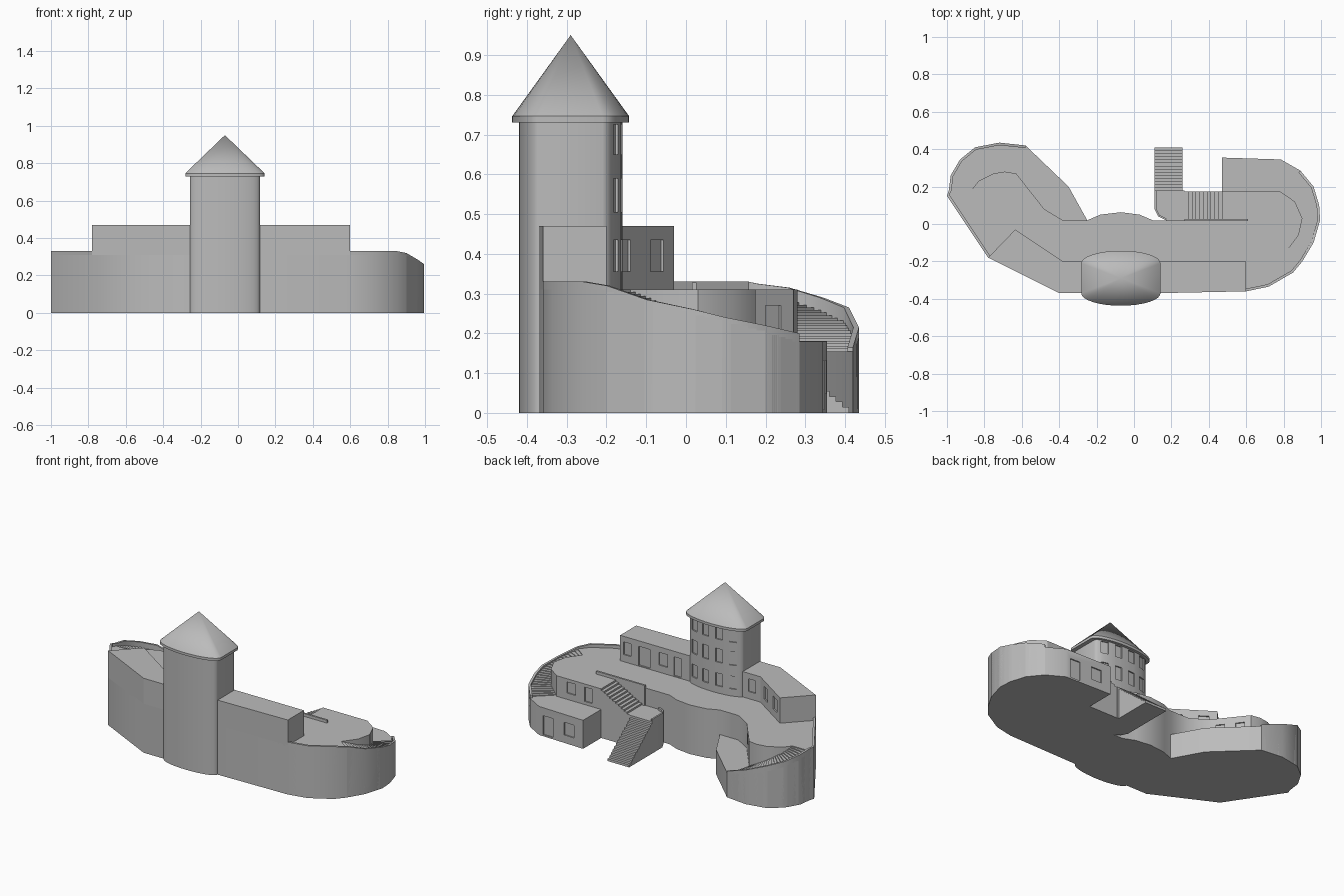
import bpy, bmesh, math
from mathutils import Vector, Matrix

cube = bpy.data.objects.get("Cube")
if cube:
    bpy.data.objects.remove(cube, do_unlink=True)

stone = bpy.data.materials.new("grey stone")
stone.use_nodes = True
GREY = (0.5, 0.5, 0.5, 1.0)
stone.diffuse_color = GREY
stone.node_tree.nodes["Principled BSDF"].inputs["Base Color"].default_value = GREY


def finish(name, bm, smooth=True):
    """Turn a bmesh into a named object."""
    bmesh.ops.recalc_face_normals(bm, faces=bm.faces)
    mesh = bpy.data.meshes.new(name)
    bm.to_mesh(mesh)
    bm.free()
    mesh.materials.append(stone)
    obj = bpy.data.objects.new(name, mesh)
    bpy.context.collection.objects.link(obj)
    if smooth:
        bpy.ops.object.select_all(action="DESELECT")
        obj.select_set(True)
        bpy.context.view_layer.objects.active = obj
        bpy.ops.object.shade_smooth_by_angle(angle=math.radians(32))
    return obj


def add_loft(bm, rings):
    """Closed skin through rings of equal length, capped at both ends."""
    loops = [[bm.verts.new(p) for p in ring] for ring in rings]
    for a, b in zip(loops, loops[1:]):
        for i in range(len(a)):
            j = (i + 1) % len(a)
            bm.faces.new((a[i], a[j], b[j], b[i]))
    bm.faces.new(loops[0])
    bm.faces.new(loops[-1])


def add_prism(bm, outline, low, high):
    add_loft(bm, [[(x, y, z) for x, y in outline] for z in (low, high)])


def prism(name, outline, low, high, smooth=True):
    bm = bmesh.new()
    add_prism(bm, outline, low, high)
    return finish(name, bm, smooth)


def along(path, t):
    """Point at fraction t of a polyline's length."""
    pts = [Vector(p) for p in path]
    lengths = [(b - a).length for a, b in zip(pts, pts[1:])]
    left = t * sum(lengths)
    for a, b, length in zip(pts, pts[1:], lengths):
        if left <= length:
            return a.lerp(b, left / length)
        left -= length
    return pts[-1]


def stairs(name, inner, outer, top, bottom, count):
    """Solid steps between two edge lines, descending along them."""
    bm = bmesh.new()
    for i in range(count):
        s, e = i / count, (i + 1) / count
        quad = [along(inner, s), along(outer, s), along(outer, e), along(inner, e)]
        add_prism(bm, quad, 0, top + (bottom - top) * e)
    return finish(name, bm, False)


def parapet(name, path, thick=0.014, low=0.0):
    """Thin wall on the left side of a path of (x, y, top height)."""
    bm = bmesh.new()
    rings = []
    for i, (x, y, z) in enumerate(path):
        a = Vector(path[max(i - 1, 0)][:2])
        b = Vector(path[min(i + 1, len(path) - 1)][:2])
        d = (b - a).normalized() * thick
        u, v = x - d.y, y + d.x
        rings.append([(x, y, low), (x, y, z), (u, v, z), (u, v, low)])
    add_loft(bm, rings)
    return finish(name, bm)


def openings(target, specs, depth=0.016):
    """Recess doors and windows: each is x, y, low, high, width, wall angle."""
    bm = bmesh.new()
    for x, y, low, high, width, angle in specs:
        place = (Matrix.Translation((x, y, (low + high) / 2))
                 @ Matrix.Rotation(angle, 4, "Z")
                 @ Matrix.Diagonal((width, depth, high - low, 1)))
        bmesh.ops.create_cube(bm, size=1, matrix=place)
    cutter = finish(target.name + "_cutter", bm, False)
    cutter.hide_render = True
    cutter.hide_set(True)
    mod = target.modifiers.new("openings", "BOOLEAN")
    mod.object = cutter
    mod.operation = "DIFFERENCE"
    mod.solver = "EXACT"


def barrel(rx, straight, cap, count=16):
    """Tower plan: straight flanks with rounded front and back."""
    pts = []
    for side in (1, -1):
        for i in range(count + 1):
            a = math.pi * i / count
            pts.append((TX + side * rx * math.cos(a),
                        TY + side * (straight + cap * math.sin(a))))
    return pts


DECK, ROOF = 0.31, 0.47
TX, TY = -0.07, -0.29

# Terrace, with the edges shared by the curved stairs
left_inner = [(-.87, .18), (-.83, .23), (-.75, .27), (-.69, .28), (-.63, .27)]
left_outer = [(-.99, .18), (-.98, .26), (-.93, .345), (-.85, .41), (-.72, .435), (-.58, .42)]
right_inner = [(.82, -.14), (.88, -.06), (.9, .03), (.86, .12), (.78, .175)]
right_outer = [(.9, -.2), (.96, -.1), (.995, .02), (.99, .1), (.96, .2), (.89, .285)]
yard_edge = [(-.63, .27), (-.48, .08), (-.38, .02), (-.25, .02)]
bulge = [(-.18, .05), (-.07, .063), (.03, .05), (.1, .02)]

front = [(-1, .15), (-.78, -.18), (-.4, -.37), (.12, -.37), (.6, -.36), (.72, -.335), (.85, -.26)]
terrace = prism("terrace", front + right_outer[:1] + right_inner
                + [(.47, .175), (.47, .02)] + bulge[::-1] + yard_edge[::-1]
                + left_inner[-2::-1] + left_outer[:1], 0, DECK)
slant = math.atan2(-.19, .15)
openings(terrace, [(-.59, .219, .16, .27, .05, slant), (-.52, .131, .2, .27, .05, slant),
                   (.56, .175, .2, .29, .05, 0), (.68, .175, .22, .29, .06, 0)])

# Low yard and its curved stairs on the model's right
prism("lower_yard", yard_edge + [(-.35, .2), (-.58, .42)], 0, .155)
stairs("right_curved_stairs", left_inner, left_outer, DECK, .155, 24)
heights = (.325, .315, .29, .265, .215, .165)
parapet("right_parapet", [(x, y, z) for (x, y), z in zip(left_outer, heights)][::-1]
        + [(-1, .15, .33), (-.78, -.18, .33)])

# Lower house and its curved stairs on the model's left
lower_house = prism("lower_house", [(.47, .17), (.78, .17), (.89, .285), (.785, .345), (.47, .355)], 0, .18)
openings(lower_house, [(.72, .348, .01, .13, .07, -.03), (.57, .352, .05, .13, .07, -.03)])
stairs("left_curved_stairs", right_inner, right_outer, DECK, .18, 24)
heights = (.32, .285, .26, .24, .22, .2)
parapet("left_parapet", [(x, y, .33) for x, y in front[-3:]]
        + [(x, y, z) for (x, y), z in zip(right_outer, heights)])

# Entrance stairs with a turn on the landing
LANDING = .2
corner = [(.11, .18), (.11, .08), (.13, .04), (.17, .02)]
prism("landing", corner + [(.27, .02), (.27, .18)], 0, LANDING)
stairs("upper_flight", [(.47, .02), (.27, .02)], [(.47, .175), (.27, .175)], DECK, LANDING, 10)
stairs("lower_flight", [(.11, .18), (.11, .41)], [(.26, .18), (.26, .41)], LANDING, .015, 14)
parapet("landing_parapet", [(x, y, LANDING + .015) for x, y in corner], .01)
parapet("stair_rail", [(.27, .015, .328), (.61, .015, .328)], .012, .2)

# Upper houses on the terrace
right_house = prism("left_upper_house", [(.05, -.37), (.12, -.37), (.6, -.36), (.6, -.2), (.05, -.2)],
                    DECK - .01, ROOF, False)
door, sill, head = DECK + .005, .355, .435
openings(right_house, [(.55, -.2, sill, head, .05, 0), (.43, -.2, door, head, .08, 0),
                       (.3, -.2, sill, head, .06, 0), (.2, -.2, door, head, .05, 0)])
left_house = prism("right_upper_house", [(-.2, -.37), (-.4, -.37), (-.78, -.18), (-.635, -.03),
                                         (-.38, -.2), (-.2, -.2)], DECK - .01, ROOF, False)
slant = math.atan2(-.17, .255)
openings(left_house, [(-.45, -.153, sill, head, .05, slant), (-.57, -.073, sill, head, .06, slant),
                      (-.32, -.2, sill, head, .05, 0)])

# Tower with three floors of windows at the back
RX, FLANK, CAP = .187, .08, .05
tower = prism("tower", barrel(RX, FLANK, CAP), 0, .74)
windows = []
for low, high in ((sill, head), (.505, .59), (.65, .725)):
    for x in (-.135, -.047, .047, .135):
        bow = math.sqrt(1 - (x / RX) ** 2)
        windows.append((TX + x, TY + FLANK + CAP * bow, low, high, .045,
                        math.atan(-CAP * x / (RX * RX * bow))))
openings(tower, windows)

# Conical roof with a thin eave
eave = barrel(.212, FLANK, .067)
prism("tower_eave", eave, .73, .746)
bm = bmesh.new()
rim = [bm.verts.new((x, y, .746)) for x, y in eave]
tip = bm.verts.new((TX, TY, .95))
for a, b in zip(rim, rim[1:] + rim[:1]):
    bm.faces.new((a, b, tip))
bm.faces.new(rim)
finish("tower_roof", bm)
